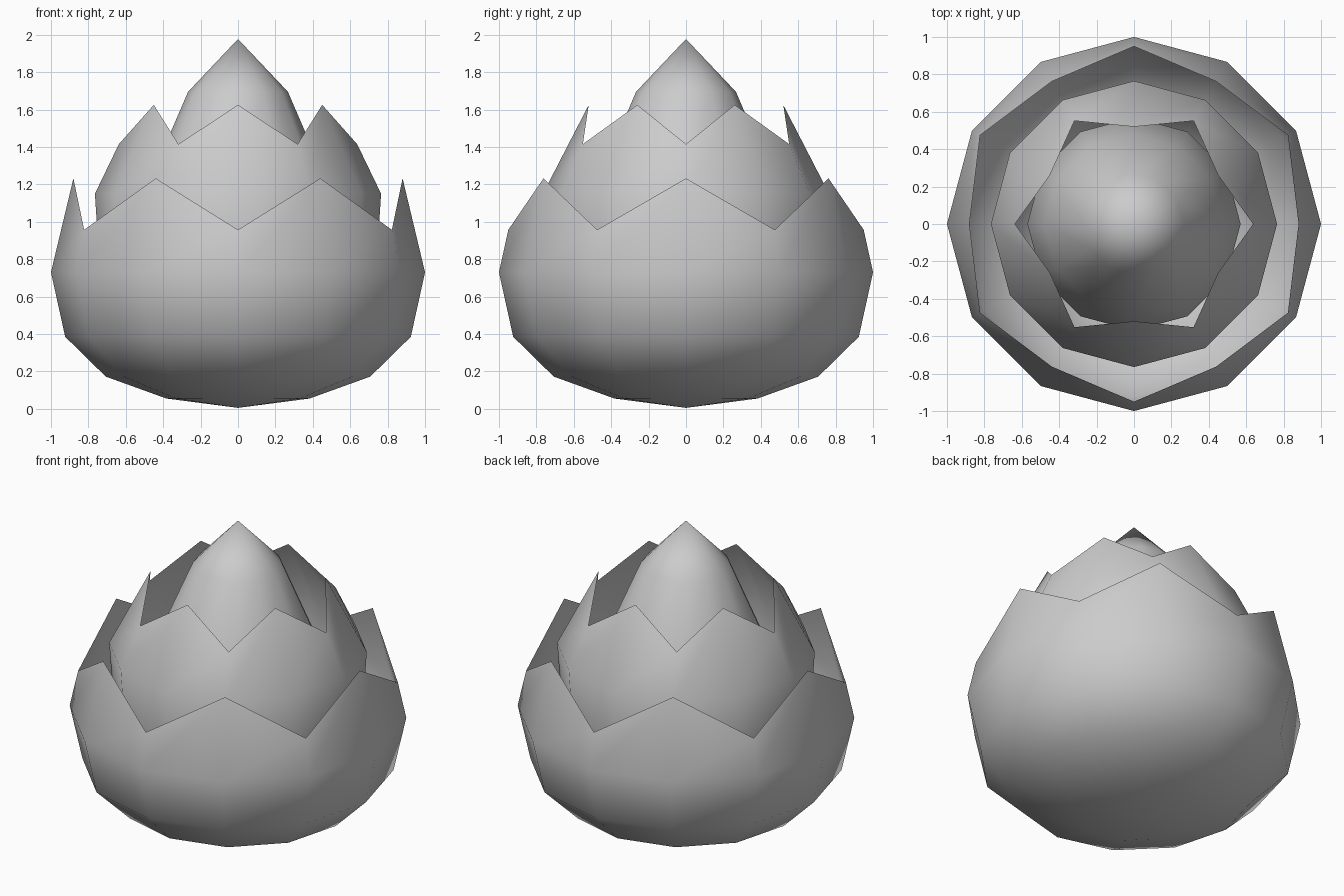
import bpy, bmesh
from math import cos, sin, pi

if "Cube" in bpy.data.objects:
    bpy.data.objects.remove(bpy.data.objects["Cube"])

SIDES = 12


def lathe(name, profile, peak=None, valley=None, first_peak=0, tip=None):
    """Spin (radius, z) rings around z from a bottom pole.
    peak/valley add a zigzag petal rim, tip closes the top."""
    bm = bmesh.new()
    rings = [[p] * SIDES for p in profile[1:]]
    if peak:
        rings.append([peak if i % 2 == first_peak else valley for i in range(SIDES)])
    loops = []
    for ring in rings:
        loops.append([bm.verts.new((r * cos(2 * pi * i / SIDES), r * sin(2 * pi * i / SIDES), z))
                      for i, (r, z) in enumerate(ring)])
    pole = bm.verts.new((0, 0, profile[0][1]))
    top = bm.verts.new((0, 0, tip)) if tip else None
    for i in range(SIDES):
        j = (i + 1) % SIDES
        bm.faces.new((pole, loops[0][j], loops[0][i]))
        for a, b in zip(loops, loops[1:]):
            bm.faces.new((a[i], a[j], b[j], b[i]))
        if top:
            bm.faces.new((loops[-1][i], loops[-1][j], top))
    for f in bm.faces:
        f.smooth = True
    mesh = bpy.data.meshes.new(name)
    bm.to_mesh(mesh)
    bm.free()
    obj = bpy.data.objects.new(name, mesh)
    bpy.context.collection.objects.link(obj)
    return obj


# Outer petal cup, open at the top
lathe("outer_petals",
      [(0, 0.005), (0.383, 0.055), (0.707, 0.172), (0.924, 0.385), (1.0, 0.73)],
      peak=(0.88, 1.232), valley=(0.95, 0.957), first_peak=0)

# Middle petal cup, petals turned half a step
lathe("middle_petals",
      [(0, 0.03), (0.293, 0.09), (0.541, 0.27), (0.73, 0.6), (0.765, 1.15)],
      peak=(0.52, 1.625), valley=(0.637, 1.415), first_peak=1)

# Closed pointed bud in the centre
lathe("inner_bud",
      [(0, 0.06), (0.2, 0.11), (0.4, 0.24), (0.53, 0.45), (0.57, 0.78),
       (0.48, 1.2), (0.267, 1.695)], tip=1.977)
